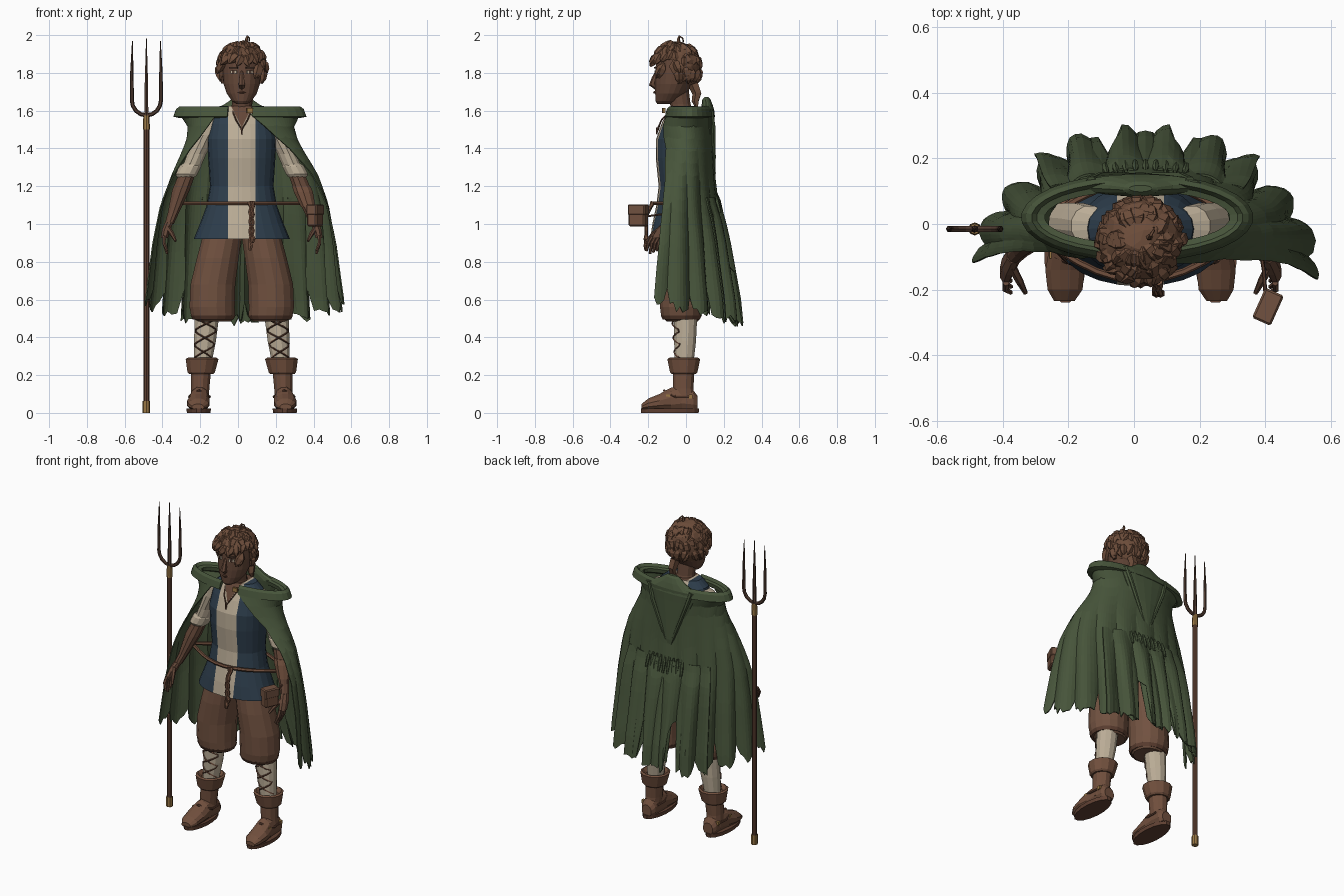
import bpy, bmesh, math, random
from math import sin, cos, pi
from mathutils import Vector, Matrix

random.seed(4)
if "Cube" in bpy.data.objects:
    bpy.data.objects.remove(bpy.data.objects["Cube"])
CX = 0.02  # middle of the body


def colour(name, r, g, b):
    m = bpy.data.materials.new(name)
    m.use_nodes = True
    m.diffuse_color = (r, g, b, 1)
    node = m.node_tree.nodes["Principled BSDF"]
    node.inputs["Base Color"].default_value = (r, g, b, 1)
    node.inputs["Roughness"].default_value = 0.9
    return m


GREEN = colour("cloak_green", .063, .09, .043)
CREAM = colour("linen_cream", .5, .42, .31)
BLUE = colour("tunic_blue", .027, .048, .073)
SKIN = colour("skin_brown", .125, .062, .039)
HAIR = colour("hair_brown", .15, .073, .042)
CLOTH = colour("trouser_brown", .165, .083, .051)
LEATHER = colour("leather_brown", .165, .079, .047)
WOOD = colour("wood_brown", .115, .052, .032)
GOLD = colour("brass", .33, .19, .06)
DARK = colour("dark_iron", .08, .044, .03)


def finish(name, bm, *mats):
    bmesh.ops.recalc_face_normals(bm, faces=bm.faces)
    me = bpy.data.meshes.new(name)
    bm.to_mesh(me)
    bm.free()
    for m in mats:
        me.materials.append(m)
    ob = bpy.data.objects.new(name, me)
    bpy.context.collection.objects.link(ob)
    return ob


def skin(bm, rings, closed=True, caps=True):
    vs = [[bm.verts.new(p) for p in r] for r in rings]
    n = len(vs[0])
    for a, b in zip(vs, vs[1:]):
        for i in range(n if closed else n - 1):
            k = (i + 1) % n
            bm.faces.new((a[i], a[k], b[k], b[i]))
    if caps:
        bm.faces.new(vs[0])
        bm.faces.new(vs[-1])


def loft(name, secs, mat, n=14, axis="z", floor=0.0):
    """Ellipse sections (x, y, z, rx, r2) stacked along z, or along y."""
    bm, rings = bmesh.new(), []
    for x, y, z, rx, r2 in secs:
        ring = []
        for i in range(n):
            c, s = rx * cos(2 * pi * (i + .5) / n), r2 * sin(2 * pi * (i + .5) / n)
            ring.append((x + c, y + s, z) if axis == "z" else (x + c, y, max(floor, z + s)))
        rings.append(ring)
    skin(bm, rings)
    return finish(name, bm, mat)


def tubes(name, paths, mat, n=6):
    """Tapering tubes through points (x, y, z, radius)."""
    bm = bmesh.new()
    for path in paths:
        pts = [Vector(p[:3]) for p in path]
        last = len(pts) - 1
        dirs = [(pts[min(i + 1, last)] - pts[max(i - 1, 0)]).normalized() for i in range(last + 1)]
        ref = min((Vector(v) for v in ((1, 0, 0), (0, 1, 0), (0, 0, 1))),
                  key=lambda v: max(abs(d.dot(v)) for d in dirs))
        rings = []
        for p, d, q in zip(pts, dirs, path):
            u = d.cross(ref).normalized()
            w = d.cross(u)
            rings.append([p + q[3] * (u * cos(2 * pi * k / n) + w * sin(2 * pi * k / n)) for k in range(n)])
        skin(bm, rings)
    return finish(name, bm, mat)


def box(name, loc, size, mat, turn=0.0, bevel=0.0):
    bm = bmesh.new()
    bmesh.ops.create_cube(bm, size=1, matrix=Matrix.Diagonal((*size, 1)))
    if bevel:
        bmesh.ops.bevel(bm, geom=bm.edges[:], offset=bevel, segments=1, affect="EDGES")
    bm.transform(Matrix.Translation(loc) @ Matrix.Rotation(turn, 4, "Z"))
    return finish(name, bm, mat)


# Legs, boots and arms, both sides
for side, s in (("right", -1), ("left", 1)):
    def mir(secs):
        return [(CX + s * p[0], *p[1:]) for p in secs]

    loft(side + "_trouser_leg", mir([
        (.145, -.02, .485, .09, .085), (.152, -.025, .51, .118, .108), (.157, -.025, .56, .122, .115),
        (.153, -.025, .68, .121, .118), (.127, -.025, .82, .113, .12), (.1, -.025, .95, .105, .11)]), CLOTH, 16)
    loft(side + "_trouser_hem", mir([
        (.152, -.025, .495, .11, .1), (.152, -.025, .515, .121, .111)]), WOOD, 16)
    loft(side + "_stocking", mir([
        (.208, -.01, .25, .047, .05), (.195, -.005, .38, .06, .06), (.185, -.002, .5, .066, .063)]), CREAM, 12)
    laces = []
    for flip in (1, -1):
        lace = []
        for k in range(17):
            t = k / 16
            a = flip * 1.25 * (1 - 4 * abs((t * 1.4) % 1 - .5))
            r = .052 + .014 * t
            lace.append((.206 - .021 * t + r * sin(a), -.008 - r * cos(a), .285 + .21 * t, .005))
        laces.append(mir(lace))
    tubes(side + "_stocking_laces", laces, WOOD, 4)
    loft(side + "_boot_shaft", mir([
        (.225, -.01, .05, .05, .06), (.22, -.015, .13, .05, .056), (.215, -.012, .24, .056, .06)]), LEATHER, 12)
    loft(side + "_boot_cuff", mir([
        (.215, -.012, .205, .066, .066), (.215, -.012, .215, .075, .075), (.21, -.012, .285, .09, .09),
        (.21, -.012, .292, .078, .078), (.21, -.012, .27, .055, .06)]), LEATHER, 12)
    loft(side + "_boot_foot", mir([
        (.232, -.235, .03, .032, .018), (.23, -.2, .042, .055, .035), (.23, -.14, .052, .062, .05),
        (.225, -.08, .062, .056, .074), (.222, -.02, .07, .052, .078), (.222, .04, .06, .05, .06),
        (.222, .062, .05, .035, .04)]), LEATHER, 12, "y", .02)
    loft(side + "_sole", mir([(.228, -.085, 0, .064, .155), (.228, -.085, .024, .066, .157)]), WOOD, 16)
    tubes(side + "_boot_strap", [mir([
        (.172, .02, .085, .007), (.17, -.05, .085, .007), (.19, -.1, .1, .007), (.225, -.115, .118, .007),
        (.262, -.1, .1, .007), (.278, -.05, .085, .007), (.272, .02, .085, .007)])], WOOD)
    for y in (-.095, .025):
        box(side + "_boot_buckle", (CX + s * .27, y, .087), (.016, .02, .022), GOLD)

    loft(side + "_sleeve", mir([
        (.12, -.005, 1.575, .035, .045), (.155, -.005, 1.555, .058, .062), (.19, 0, 1.47, .058, .066),
        (.238, .005, 1.37, .052, .06), (.28, 0, 1.27, .05, .053)]), CREAM, 12)
    loft(side + "_sleeve_cuff", mir([
        (.295, -.005, 1.25, .052, .05), (.292, -.005, 1.265, .06, .06),
        (.272, 0, 1.305, .06, .06), (.265, 0, 1.32, .05, .05)]), CREAM, 12)
    loft(side + "_forearm", mir([
        (.28, 0, 1.29, .045, .044), (.322, -.03, 1.18, .049, .046), (.362, -.07, 1.06, .031, .033),
        (.384, -.095, 1.0, .025, .028)]), SKIN, 10)
    loft(side + "_palm", mir([
        (.384, -.095, 1.01, .024, .028), (.4, -.12, .97, .024, .038), (.41, -.148, .925, .02, .036)]), SKIN, 8)
    fingers = [[(.41, -.125 - .018 * k, .935, .01), (.412, -.145 - .018 * k, .9, .01),
                (.395, -.155 - .018 * k, .858 - .008 * (k % 3), .007)] for k in range(4)]
    fingers.append([(.392, -.13, .98, .014), (.368, -.175, .945, .012), (.35, -.21, .91, .007)])
    tubes(side + "_fingers", [mir(f) for f in fingers], SKIN)

loft("left_bracer", [(CX + .352, -.058, 1.09, .041, .041), (CX + .326, -.033, 1.17, .053, .052),
                     (CX + .315, -.024, 1.2, .051, .05)], LEATHER, 10)

# Tunic with a pale middle panel and an open neck
bm, rings = bmesh.new(), []
for y, z, rx, ry in ((-.03, .92, .255, .16), (-.03, 1.0, .222, .148), (-.025, 1.1, .185, .132),
                     (-.02, 1.2, .168, .125), (-.02, 1.35, .178, .14), (-.02, 1.45, .183, .138),
                     (-.015, 1.53, .17, .115), (-.015, 1.585, .16, .088), (-.012, 1.625, .115, .068)):
    ring = []
    for i in range(24):
        c, s = cos(2 * pi * i / 24), sin(2 * pi * i / 24)
        ring.append((CX + rx * c, y + ry * math.copysign(abs(s) ** .85, s), z))
    rings.append(ring)
skin(bm, rings)
for s in (-1, 1):
    for co, no in (((CX + s * .072, 0, 0), (1, 0, 0)), ((CX, 0, 1.51), (1, 0, -s * .5))):
        bmesh.ops.bisect_plane(bm, geom=bm.verts[:] + bm.edges[:] + bm.faces[:], plane_co=co, plane_no=no)
for f in bm.faces:
    c = f.calc_center_median()
    if abs(c.x - CX) < .072:
        f.material_index = 2 if c.y < 0 and abs(c.x - CX) < .5 * (c.z - 1.51) else 1
finish("tunic", bm, BLUE, CREAM, SKIN)
tubes("neck_cord", [[(CX - .05, -.085, 1.6, .004), (CX - .03, -.13, 1.55, .004), (CX, -.15, 1.5, .006),
                     (CX + .03, -.13, 1.55, .004), (CX + .05, -.085, 1.6, .004)],
                    [(CX, -.15, 1.51, .008), (CX, -.155, 1.475, .003)]], WOOD)

# Rope belt, pointed at the sides, with hanging ends
belt = []
for k in range(33):
    x, s = cos(2 * pi * k / 32), (-1 if k <= 16 else 1)
    belt.append((CX + .345 * x, -.02 + s * .152 * (1 - x * x) ** 1.25, 1.11, .011))
tubes("rope_belt", [belt], LEATHER)
tails = []
for x, z in ((.062, .86), (.075, .9)):
    tails.append([(x + .006 * (k % 2), -.175 - .012 * min(k, 3), 1.115 + (z - 1.115) * k / 10,
                   .014 if k in (0, 9) else .009) for k in range(11)])
tubes("belt_tails", tails, LEATHER)

# Belt pouch
box("pouch", (.408, -.252, 1.045), (.058, .095, .115), LEATHER, -.42, .008)
box("pouch_flap", (.408, -.252, 1.075), (.062, .1, .058), CLOTH, -.42, .006)
tubes("pouch_strap", [[(.4, -.21, 1.04, .006), (.395, -.14, 1.05, .006), (.385, -.08, 1.06, .006)]], WOOD)

# Neck, head and face
loft("neck", [(CX, -.01, 1.56, .07, .065), (CX, -.03, 1.635, .054, .056), (CX, -.045, 1.72, .055, .06)], SKIN, 12)
loft("head", [(CX, -.118, 1.635, .028, .034), (CX, -.1, 1.65, .052, .062), (CX, -.08, 1.69, .08, .084),
              (CX, -.064, 1.74, .097, .101), (CX, -.055, 1.8, .102, .108), (CX, -.05, 1.87, .1, .11),
              (CX, -.05, 1.93, .065, .07)], SKIN, 20)
tubes("nose", [[(CX, -.153, 1.81, .009), (CX, -.168, 1.77, .014), (CX, -.178, 1.74, .019),
                (CX, -.155, 1.722, .014)]], SKIN)
tubes("lips", [[(CX - .03, -.153, 1.695, .003), (CX, -.166, 1.697, .008), (CX + .03, -.153, 1.695, .003)]], WOOD)
for side, s in (("right", -1), ("left", 1)):
    x = CX + s * .043
    box(side + "_eye", (x, -.155, 1.805), (.034, .009, .015), CREAM, s * .4)
    box(side + "_iris", (x, -.158, 1.805), (.014, .009, .016), DARK, s * .4)
    box(side + "_brow", (x, -.155, 1.827), (.046, .014, .008), DARK, s * .4)
    loft(side + "_ear", [(CX + s * .1, -.035, 1.745, .01, .012), (CX + s * .108, -.03, 1.79, .014, .024),
                         (CX + s * .105, -.03, 1.81, .01, .015)], SKIN, 8)

# Hair: cap, combed locks, tail and curl
MID, RAD = Vector((CX, -.05, 1.835)), Vector((.128, .13, .131))
bm = bmesh.new()
bmesh.ops.create_icosphere(bm, subdivisions=3, radius=1)
for v in bm.verts:
    v.co = MID + v.co * RAD * random.uniform(.98, 1.04)
bald = [f for f in bm.faces if (lambda c: c.z < 1.73 or (c.y < -.08 and c.z < 1.86)
                                or (c.y < -.045 and c.z < 1.78))(f.calc_center_median())]
bmesh.ops.delete(bm, geom=bald, context="FACES")
finish("hair_cap", bm, HAIR)


def on_head(az, pol, k):
    return MID + Vector((sin(az) * sin(pol), -cos(az) * sin(pol), cos(pol))) * RAD * k


locks = []
for i in range(84):
    az = 2 * pi * i / 28 + random.uniform(-.15, .15)
    low = 1.5 if cos(az) > .6 else 1.95 if cos(az) > 0 else 2.2
    end = low * (1 - .26 * (i // 28)) + random.uniform(-.15, .1)
    sway = random.uniform(-.4, .4)
    flare = .2 if i < 28 else .1
    locks.append([(*on_head(az + sway * t, end - .6 + .6 * t, .9 + flare * t * t), r)
                  for t, r in ((0, .006), (.4, .024), (.75, .019), (1, .002))])
locks.append([(CX + .03, .04, 1.74, .03), (CX + .035, .06, 1.69, .026), (CX + .04, .05, 1.65, .02),
              (CX + .045, .06, 1.6, .003)])
locks.append([(.05, -.04, 1.94, .012), (.045, -.04, 1.98, .009), (.05, -.035, 1.994, .006),
              (.06, -.02, 1.985, .004), (.06, -.01, 1.965, .002)])
tubes("hair_locks", locks, HAIR, 5)

# Cloak outline by height: z, half width, middle y, depth, half sweep
LEVELS = ((1.58, .315, .02, .125, 2.85), (1.5, .27, 0, .14, 2.5), (1.4, .312, -.01, .152, 2.15),
          (1.25, .39, -.04, .192, 1.85), (1.1, .445, -.07, .24, 1.72), (.9, .485, -.1, .315, 1.64),
          (.6, .525, -.14, .41, 1.58), (.3, .55, -.16, .46, 1.58))


def outline(u, z, fold=1.0, out=0.0):
    for a, b in zip(LEVELS, LEVELS[1:]):
        if z >= b[0]:
            t = min(1, max(0, (a[0] - z) / (a[0] - b[0])))
            w, cy, d, sweep = (p + (q - p) * t for p, q in zip(a[1:], b[1:]))
            break
    deep = .17 * max(.25, 1 - 1.1 * u * u)
    k = 1 - (1 - fold) * deep * min(1, max(0, (1.42 - z) / .7))
    cx = .01 + .025 * min(1, (1.58 - z) / .3)
    a = u * sweep * (1 + .04 * u)
    return (cx + (w * k + out) * sin(a), cy + (d * k + out) * cos(a), z)


def drape(name, u0, u1, cols, ztop, out, base):
    bm, columns = bmesh.new(), []
    for j in range(cols + 1):
        u = u0 + (u1 - u0) * j / cols
        fold = abs(cos(j * pi / 8))
        hem = base + .1 * abs(u) ** 3 + .07 * (1 - fold) + random.uniform(-.025, .025)
        if abs(abs(u) - .125) < .026:
            hem += .26
        elif j % 8 == 4 and abs(u) < .8:
            hem += random.choice((.03, .08, .14))
        zs = [ztop + (hem - ztop) * r / 16 for r in range(17)]
        columns.append([outline(u, z, fold, out * min(1, .2 + r / 4)) for r, z in enumerate(zs)])
    skin(bm, columns, closed=False, caps=False)
    ob = finish(name, bm, GREEN)
    mod = ob.modifiers.new("thickness", "SOLIDIFY")
    mod.thickness, mod.offset = .007, 0


drape("cloak", -1, 1, 80, 1.58, 0, .49)
drape("cloak_back_skirt", -.42, .42, 40, 1.14, .022, .47)

# Gathered cloth above the back skirt
tubes("cloak_gathers", [[(*outline(.04 * k, 1.16, 1, 0), .005), (*outline(.04 * k, 1.12, 1, .006), .011),
                         (*outline(.04 * k, 1.06, 1, .012), .007)] for k in range(-4, 5)], GREEN, 6)

# Rolled collar, open at the throat, and the hood hanging behind
bm, rings = bmesh.new(), []
for k in range(29):
    th = -2.95 + 5.9 * k / 28
    rings.append([(.01 + (.352 + d) * sin(th), .02 + (.133 + d * .75) * cos(th), z)
                  for d, z in ((-.035, 1.56), (.002, 1.568), (-.012, 1.608), (-.03, 1.622),
                               (-.045, 1.605), (-.07, 1.6), (-.065, 1.575))])
skin(bm, rings)
finish("cloak_collar", bm, GREEN)
loft("hood", [(CX, .145, 1.19, .008, .008), (CX, .138, 1.27, .04, .02), (CX, .128, 1.4, .1, .026),
              (CX, .122, 1.52, .155, .03), (CX, .118, 1.595, .19, .034), (CX, .112, 1.63, .1, .03),
              (CX, .108, 1.66, .055, .022), (CX, .108, 1.672, .035, .01)], GREEN, 16)
tubes("hood_folds", [[(CX + s * .15, .13, 1.6, .016), (CX + s * .12, .146, 1.5, .013),
                      (CX + s * .06, .148, 1.35, .011), (CX, .148, 1.2, .006)] for s in (-1, 1)], GREEN)
box("cloak_clasp", (.062, -.118, 1.6), (.03, .014, .026), GOLD, .2)

# Pitchfork
FX, FY = -.485, -.015
tubes("fork_shaft", [[(FX, FY, .02, .016), (FX, FY, 1.52, .016)]], WOOD, 8)
tubes("fork_ferrules", [[(FX, FY, 0, .02), (FX, FY, .062, .02)], [(FX, FY, 1.5, .019), (FX, FY, 1.575, .016)]],
      GOLD, 8)
tines = [[(FX, FY, 1.56, .012), (FX, FY, 1.75, .01), (FX, FY, 1.985, .002)]]
for s in (-1, 1):
    bend = [(FX + s * .077 * sin(a), FY, 1.655 - .08 * cos(a), .011) for a in (0, .4, .8, 1.2, pi / 2)]
    tines.append(bend + [(FX + s * .077, FY, 1.8, .009), (FX + s * .074, FY, 1.97, .002)])
tubes("fork_tines", tines, DARK)
